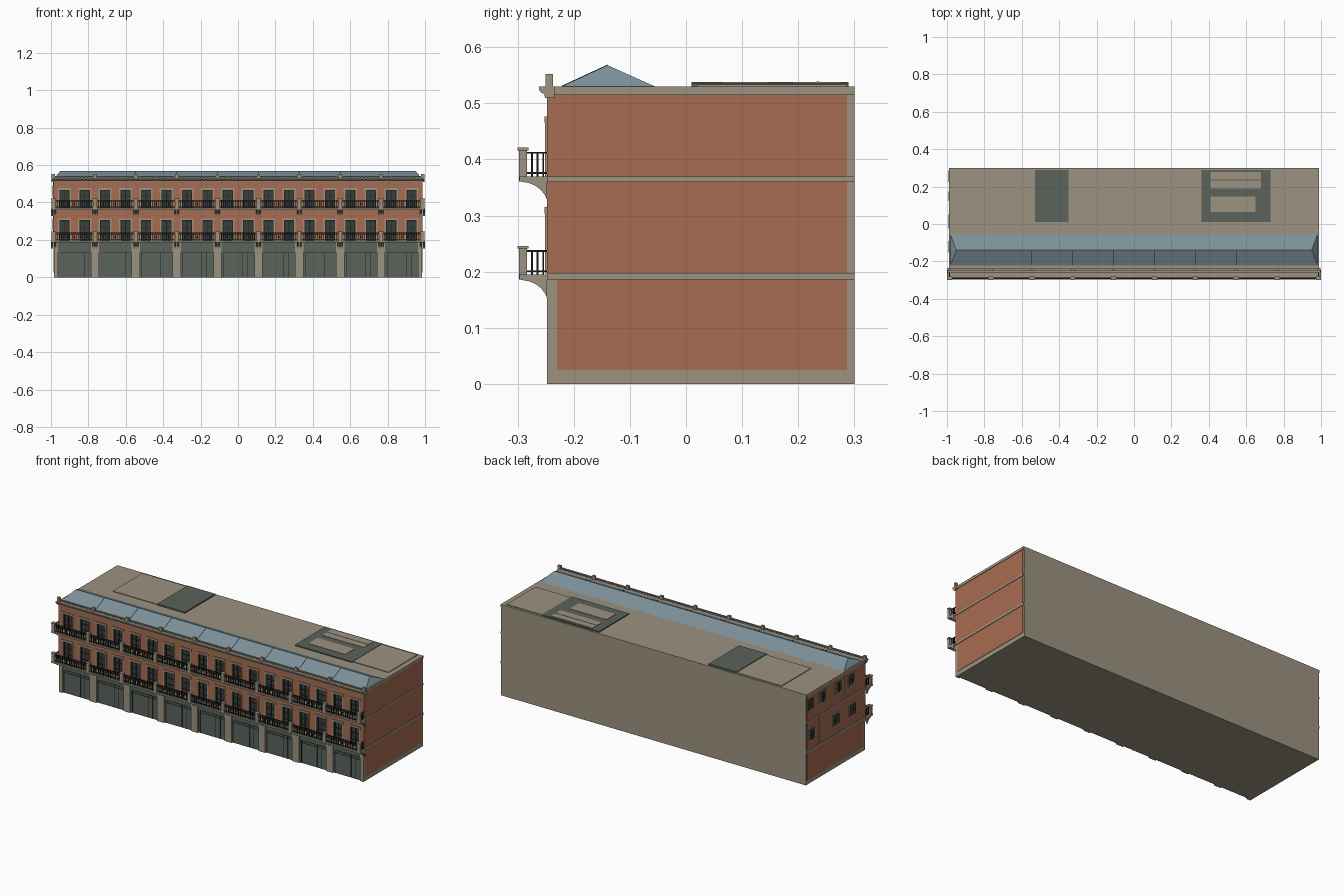
import bpy, bmesh
from mathutils import Matrix, Vector

if "Cube" in bpy.data.objects:
    bpy.data.objects.remove(bpy.data.objects["Cube"])


def material(name, r, g, b):
    lin = [((c / 255 + 0.055) / 1.055) ** 2.4 for c in (r, g, b)] + [1]
    m = bpy.data.materials.new(name)
    m.use_nodes = True
    m.diffuse_color = lin
    m.node_tree.nodes["Principled BSDF"].inputs["Base Color"].default_value = lin
    return m


STONE = material("stone", 156, 147, 129)
BRICK = material("brick", 168, 108, 82)
SLATE = material("blue slate", 124, 144, 153)
GREEN = material("grey green", 90, 99, 91)
GLASS = material("dark glass", 60, 65, 60)
IRON = material("black iron", 32, 33, 31)


def finish(name, bm, mat):
    bmesh.ops.recalc_face_normals(bm, faces=bm.faces)
    me = bpy.data.meshes.new(name)
    bm.to_mesh(me)
    bm.free()
    me.materials.append(mat)
    ob = bpy.data.objects.new(name, me)
    bpy.context.collection.objects.link(ob)
    return ob


def boxes(name, mat, items):
    """One object made of boxes given as (x0, x1, y0, y1, z0, z1)."""
    bm = bmesh.new()
    for x0, x1, y0, y1, z0, z1 in items:
        mid = Vector((x0 + x1, y0 + y1, z0 + z1)) / 2
        size = Matrix.Diagonal((x1 - x0, y1 - y0, z1 - z0, 1))
        bmesh.ops.create_cube(bm, size=1, matrix=Matrix.Translation(mid) @ size)
    return finish(name, bm, mat)


def extrusions(name, mat, profile, spans):
    """Sweep a (y, z) profile along x over every span."""
    bm = bmesh.new()
    for x0, x1 in spans:
        f = bm.faces.new([bm.verts.new((x0, y, z)) for y, z in profile])
        new = bmesh.ops.extrude_face_region(bm, geom=[f], use_keep_orig=True)["geom"]
        moved = [v for v in new if isinstance(v, bmesh.types.BMVert)]
        bmesh.ops.translate(bm, verts=moved, vec=(x1 - x0, 0, 0))
    return finish(name, bm, mat)


PITCH = 0.2185
W = 0.985                      # half width of the building
FRONT, BACKING = -0.248, -0.235
piers = [(i - 3.5) * PITCH for i in range(8)]
posts = [-0.987] + piers + [0.987]
windows = [(i - 8.5) * PITCH / 2 for i in range(18)]
HW = 0.027                     # half width of a window
floors = [(0.197, 0.303, 0.36), (0.37, 0.465, 0.515)]   # sill, head, wall top

# Main body
boxes("building_body", STONE, [(-W, W, BACKING, 0.3, 0, 0.53)])

# Brick front, left open at the windows
wall = []
for sill, head, top in floors:
    edges = [-W] + [x + s * HW for x in windows for s in (-1, 1)] + [W]
    wall += [(a, b, FRONT, BACKING, sill, head) for a, b in zip(edges[::2], edges[1::2])]
    wall.append((-W, W, FRONT, BACKING, head, top))
boxes("front_brick_wall", BRICK, wall)

# Front windows: glass, glazing bars and stone surrounds
glass, bars, trim = [], [], []
for sill, head, top in floors:
    for x in windows:
        glass.append((x - HW, x + HW, -0.239, BACKING, sill, head))
        bars.append((x - 0.002, x + 0.002, -0.242, -0.238, sill, head))
        for s in (-1, 1):
            e = x + s * (HW - 0.002)
            bars.append((e - 0.002, e + 0.002, -0.243, -0.238, sill, head))
            j = x + s * (HW + 0.004)
            trim.append((j - 0.004, j + 0.004, -0.251, -0.24, sill, head))
        for k in (0.3, 0.65, 0.98):
            z = sill + k * (head - sill)
            bars.append((x - HW, x + HW, -0.242, -0.238, z - 0.0015, z + 0.0015))
        trim.append((x - HW - 0.01, x + HW + 0.01, -0.252, -0.24, head, head + 0.012))
boxes("front_window_glass", GLASS, glass)
boxes("front_window_bars", IRON, bars)
boxes("front_window_surrounds", STONE, trim)

# Ground floor piers, beam and shopfronts
boxes("ground_piers", STONE,
      [(x - 0.022, x + 0.022, FRONT, BACKING, 0, 0.19) for x in piers]
      + [(min(s * W, s * 0.962), max(s * W, s * 0.962), FRONT, BACKING, 0, 0.19) for s in (-1, 1)]
      + [(-W, W, FRONT, BACKING, 0.186, 0.198), (-W, W, FRONT, BACKING, 0.36, 0.37)])
panels, lines = [], []
stops = [-0.984] + piers + [0.984]
for a, b in zip(stops, stops[1:]):
    a, b = a + 0.022, b - 0.022
    w = b - a
    panels += [(a, b, -0.239, BACKING, 0, 0.135), (a, b, -0.243, BACKING, 0.135, 0.186)]
    lines.append((a + 0.012, b, -0.2445, -0.238, 0.133, 0.136))
    for k in (0.06, 0.64, 0.8):
        x = a + k * w
        lines.append((x - 0.001, x + 0.001, -0.241, -0.238, 0, 0.134))
    lines.append((a, b, -0.241, -0.238, 0.118, 0.12))
boxes("shopfronts", GREEN, panels)
boxes("shopfront_lines", IRON, lines)

# Balconies: slab, curved brackets, posts and iron railings
for level, z in (("lower", 0.195), ("upper", 0.37)):
    boxes(level + "_balcony_slab", STONE,
          [(-0.99, 0.99, -0.297, FRONT, z - 0.009, z)])
    curve = [(-0.297, z), (-0.297, z - 0.009), (-0.28, z - 0.012), (-0.268, z - 0.017),
             (-0.258, z - 0.025), (-0.251, z - 0.034), (-0.248, z - 0.041), (-0.247, z)]
    spans = [(x + d - 0.005, x + d + 0.005) for x in posts for d in (-0.008, 0.008)]
    extrusions(level + "_balcony_brackets", STONE, curve, spans)
    boxes(level + "_balcony_posts", STONE,
          [(x - 0.01, x + 0.01, -0.298, -0.283, z - 0.009, z + 0.046) for x in posts]
          + [(x - 0.013, x + 0.013, -0.3, -0.281, z + 0.046, z + 0.051) for x in posts])
    rail = []
    for a, b in zip(posts, posts[1:]):
        a, b = a + 0.01, b - 0.01
        for h in (0.006, 0.033, 0.042):
            rail.append((a, b, -0.293, -0.287, z + h - 0.0015, z + h + 0.0015))
        n = 18
        for i in range(1, n):
            x = a + (b - a) * i / n
            rail.append((x - 0.0014, x + 0.0014, -0.292, -0.288, z, z + 0.042))
            if i % 3 == 0:
                rail.append((x - 0.004, x + 0.004, -0.292, -0.288, z + 0.014, z + 0.027))
    for s in (-1, 1):
        for h in (0.006, 0.042):
            rail.append((s * 0.987 - 0.002, s * 0.987 + 0.002, -0.285, FRONT,
                         z + h - 0.0015, z + h + 0.0015))
        for i in range(3):
            y = -0.276 + i * 0.01
            rail.append((s * 0.987 - 0.002, s * 0.987 + 0.002, y, y + 0.003, z, z + 0.042))
    boxes(level + "_balcony_railing", IRON, rail)

# Side walls: brick fields and stone bands
fields, bands = [], []
for s in (-1, 1):
    def side(depth, y0, y1, z0, z1):
        return (*sorted((s * (W - 0.002), s * (W + depth))), y0, y1, z0, z1)
    fields += [side(0.002, -0.23, 0.287, 0.025, 0.186),
               side(0.002, -0.247, 0.287, 0.198, 0.36),
               side(0.002, -0.247, 0.287, 0.37, 0.515)]
    bands += [side(0.005, FRONT, 0.3, a, b)
              for a, b in ((0.186, 0.198), (0.36, 0.37), (0.515, 0.53))]
boxes("side_brick_walls", BRICK, fields)
boxes("side_stone_bands", STONE, bands)

# Right side windows and pipes
spots = [(y, 0.462) for y in (0.262, 0.148, 0.0, -0.117)]
spots += [(y, 0.282) for y in (0.25, 0.025, -0.127)]
boxes("side_window_surrounds", STONE,
      [(-0.99, -W, y - 0.031, y + 0.031, z - 0.035, z + 0.035) for y, z in spots if y < 0.26]
      + [(-0.99, -W, 0.174, 0.181, 0.198, 0.36), (-0.99, -W, -0.063, -0.056, 0.37, 0.515)])
boxes("side_window_glass", GLASS,
      [(-0.992, -W, y - 0.025, y + 0.025, z - 0.029, z + 0.029) for y, z in spots])
boxes("side_window_bars", IRON,
      [(-0.993, -W, y - 0.0015, y + 0.0015, z - 0.029, z + 0.029) for y, z in spots]
      + [(-0.993, -W, y - 0.025, y + 0.025, z - 0.0015, z + 0.0015) for y, z in spots])

# Cornice and low roof parapet
extrusions("front_cornice", STONE,
           [(-0.234, 0.51), (-0.251, 0.51), (-0.253, 0.517), (-0.258, 0.519),
            (-0.262, 0.524), (-0.262, 0.53), (-0.234, 0.53)], [(-0.996, 0.996)])
boxes("parapet", STONE,
      [(-0.99, 0.99, -0.248, -0.239, 0.537, 0.541)]
      + [(x - 0.009, x + 0.009, -0.25, -0.237, 0.53, 0.552) for x in posts]
      + [(a + PITCH * i / 12 - 0.003, a + PITCH * i / 12 + 0.003, -0.247, -0.24, 0.53, 0.538)
         for a in posts[:-1] for i in range(1, 12)])

# Hipped slate roof along the front
bm = bmesh.new()
base = [bm.verts.new((x, y, 0.53)) for x, y in
        ((-0.982, -0.222), (0.982, -0.222), (0.982, -0.055), (-0.982, -0.055))]
left, right = [bm.verts.new((x, -0.14, 0.568)) for x in (-0.95, 0.95)]
a, b, c, d = base
for f in ((a, b, right, left), (b, c, right), (c, d, left, right), (d, a, left), (d, c, b, a)):
    bm.faces.new(f)
finish("slate_roof", bm, SLATE)
extrusions("roof_seams", IRON, [(-0.221, 0.5305), (-0.221, 0.5315), (-0.14, 0.569), (-0.14, 0.567)],
           [(x - 0.001, x + 0.001) for x in piers])

# Raised slabs and rooflights on the flat roof
boxes("roof_slabs", STONE,
      [(-0.82, -0.53, 0.015, 0.288, 0.529, 0.534), (0.73, 0.96, 0.02, 0.286, 0.529, 0.534)])
boxes("roof_green_decks", GREEN,
      [(-0.53, -0.35, 0.01, 0.29, 0.529, 0.538), (0.36, 0.73, 0.012, 0.29, 0.529, 0.536)])
boxes("roof_deck_panels", STONE,
      [(0.41, 0.68, 0.19, 0.278, 0.53, 0.538), (0.41, 0.65, 0.063, 0.148, 0.53, 0.538)])
boxes("roof_panel_lines", GREEN, [(0.41, 0.68, 0.233, 0.237, 0.53, 0.539)])
